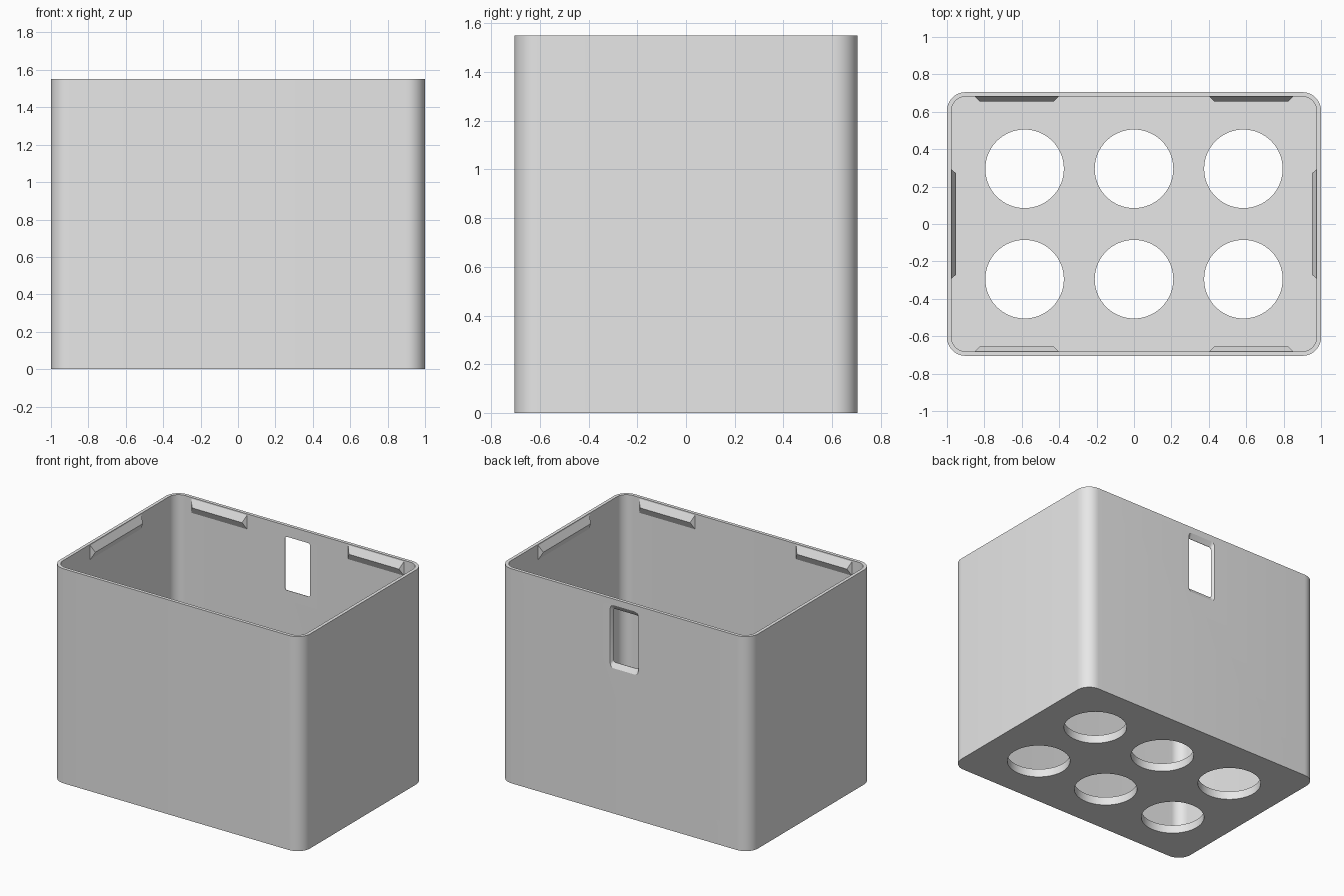
import bpy, bmesh, math
from mathutils import Vector

cube = bpy.data.objects.get("Cube")
if cube:
    bpy.data.objects.remove(cube, do_unlink=True)

# Overall sizes
HX, HY, H = 1.0, 0.705, 1.55
WALL, FLOOR, RADIUS = 0.024, 0.06, 0.1

grey = bpy.data.materials.new("light grey")
grey.use_nodes = True
colour = (0.8, 0.8, 0.8, 1)
grey.diffuse_color = colour
grey.node_tree.nodes["Principled BSDF"].inputs["Base Color"].default_value = colour


def rounded_rect(hu, hv, r, steps=10):
    """Counter-clockwise outline of a rounded rectangle."""
    pts = []
    for q, (su, sv) in enumerate([(1, 1), (-1, 1), (-1, -1), (1, -1)]):
        for i in range(steps + 1):
            a = math.pi / 2 * (q + i / steps)
            pts.append((su * (hu - r) + r * math.cos(a), sv * (hv - r) + r * math.sin(a)))
    return pts


def loft(name, rings):
    """Closed solid skinned through rings of equal point count."""
    bm = bmesh.new()
    loops = [[bm.verts.new(p) for p in ring] for ring in rings]
    n = len(loops[0])
    for a, b in zip(loops, loops[1:]):
        for i in range(n):
            j = (i + 1) % n
            bm.faces.new((a[i], a[j], b[j], b[i]))
    bm.faces.new(loops[0])
    bm.faces.new(loops[-1])
    bmesh.ops.recalc_face_normals(bm, faces=bm.faces)
    mesh = bpy.data.meshes.new(name)
    bm.to_mesh(mesh)
    bm.free()
    mesh.materials.append(grey)
    ob = bpy.data.objects.new(name, mesh)
    bpy.context.collection.objects.link(ob)
    return ob


def activate(ob):
    bpy.ops.object.select_all(action='DESELECT')
    ob.select_set(True)
    bpy.context.view_layer.objects.active = ob


def cut(target, cutter):
    mod = target.modifiers.new("cut", 'BOOLEAN')
    mod.operation, mod.solver, mod.object = 'DIFFERENCE', 'EXACT', cutter
    activate(target)
    bpy.ops.object.modifier_apply(modifier=mod.name)
    bpy.data.objects.remove(cutter, do_unlink=True)


# Open-topped box: up the outside, over the rim, down to the inner floor
outer = rounded_rect(HX, HY, RADIUS)
inner = rounded_rect(HX - WALL, HY - WALL, RADIUS - WALL)
box = loft("box", [[(x, y, z) for x, y in ring]
                   for ring, z in ((outer, 0), (outer, H), (inner, H), (inner, FLOOR))])

# Six round holes through the floor
for x in (-0.585, 0, 0.585):
    for y in (-0.295, 0.295):
        circle = [(x + 0.21 * math.cos(t * math.pi / 32), y + 0.21 * math.sin(t * math.pi / 32))
                  for t in range(64)]
        cut(box, loft("hole_cutter", [[(u, v, z) for u, v in circle] for z in (-0.1, 0.2)]))

# Flared window in the back wall
WINDOW_Z = 1.277
small = rounded_rect(0.1, 0.193, 0.015, 5)
large = rounded_rect(0.112, 0.228, 0.03, 5)
cut(box, loft("window_cutter", [[(u, y, WINDOW_Z + v) for u, v in ring]
                                for ring, y in ((small, 0.6), (small, HY - WALL + 0.003),
                                                (large, HY), (large, 0.8))]))
activate(box)
bpy.ops.object.shade_smooth_by_angle(angle=math.radians(30))


def clip(name, centre, along, inward, half):
    """Triangular snap ridge with mitred ends, just under the rim."""
    depth, low, high = 0.025, 1.435, 1.545
    rings = []
    for s in (-1, 1):
        base = centre + along * s * half
        tip = centre + along * s * (half - depth) + inward * depth
        back = base - inward * 0.002
        rings.append([(back.x, back.y, low), (tip.x, tip.y, (low + high) / 2),
                      (back.x, back.y, high)])
    return loft(name, rings)


X, Y = Vector((1, 0, 0)), Vector((0, 1, 0))
for s, side in ((-1, "front"), (1, "back")):
    for t, end in ((-1, "right"), (1, "left")):
        clip(f"{side}_{end}_clip", X * t * 0.627 + Y * s * (HY - WALL), X, -Y * s, 0.225)
for s, side in ((-1, "right"), (1, "left")):
    clip(f"{side}_side_clip", X * s * (HX - WALL), Y, -X * s, 0.295)
